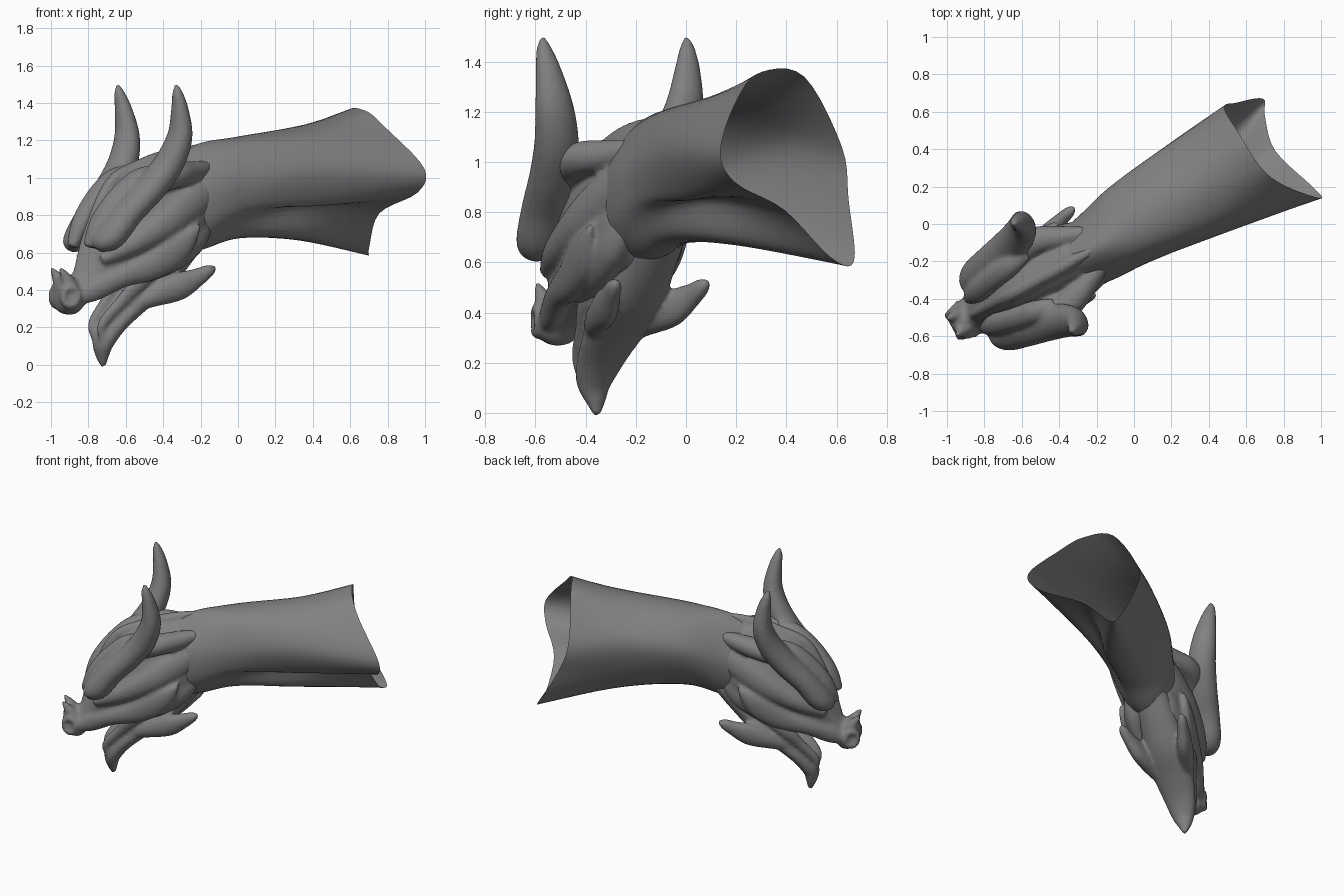
import bpy, bmesh, math
from mathutils import Vector

# Everything is built in a frame whose x runs from snout to neck, then turned
TURN = math.radians(28.57)
grey = bpy.data.materials.new("dark_grey")
grey.diffuse_color = (0.22, 0.22, 0.22, 1)


def spline(pts, n, closed=False):
    """Catmull-Rom curve through points of any dimension."""
    p = [Vector(q) for q in pts]
    m = len(p)
    get = (lambda i: p[i % m]) if closed else (lambda i: p[max(0, min(m - 1, i))])
    out = []
    for i in range(m if closed else m - 1):
        a, b, c, d = (get(i + k) for k in (-1, 0, 1, 2))
        for k in range(n):
            t = k / n
            out.append((b * 2 + (c - a) * t + (a * 2 - b * 5 + c * 4 - d) * t * t
                        + (b * 3 - a - c * 3 + d) * t ** 3) * 0.5)
    if not closed:
        out.append(p[-1])
    return out


def skin(bm, rings, caps=True):
    """Bridge a list of closed rings."""
    vs = [[bm.verts.new(p) for p in r] for r in rings]
    n = len(vs[0])
    for a, b in zip(vs, vs[1:]):
        for j in range(n):
            bm.faces.new((a[j], a[(j + 1) % n], b[(j + 1) % n], b[j]))
    if caps:
        bm.faces.new(vs[0][::-1])
        bm.faces.new(vs[-1])


def tube(bm, path, side=1, shift=0.0):
    """Path rows: x, y, z, sideways radius, upward radius."""
    rows = spline(path, 6)
    pos = [Vector((r[0], r[1] * side + shift, r[2])) for r in rows]
    rings = []
    for i, r in enumerate(rows):
        t = (pos[min(i + 1, len(pos) - 1)] - pos[max(i - 1, 0)]).normalized()
        s = Vector((0, 1, 0))
        s = (s - t * s.dot(t)).normalized()
        up = t.cross(s)
        rs, ru = max(r[3], 0.004), max(r[4], 0.004)
        rings.append([pos[i] + s * rs * math.cos(a) + up * ru * math.sin(a)
                      for a in (k * math.tau / 18 for k in range(18))])
    skin(bm, rings)


def pair(bm, path, shift=0.0):
    for side in (1, -1):
        tube(bm, path, side, shift)


def finish(name, bm, voxel=None, soften=6):
    bmesh.ops.recalc_face_normals(bm, faces=bm.faces)
    me = bpy.data.meshes.new(name)
    bm.to_mesh(me)
    bm.free()
    me.polygons.foreach_set("use_smooth", [True] * len(me.polygons))
    me.materials.append(grey)
    ob = bpy.data.objects.new(name, me)
    ob.rotation_euler.z = TURN
    ob.location.y = -0.02
    bpy.context.collection.objects.link(ob)
    if voxel:  # fuse overlapping forms into one sculpted surface
        r = ob.modifiers.new("fuse", 'REMESH')
        r.mode = 'VOXEL'
        r.voxel_size = voxel
        r.use_smooth_shade = True
        s = ob.modifiers.new("soften", 'SMOOTH')
        s.factor = 0.5
        s.iterations = soften


# Neck: open shell with a throat band below and a ragged, slanted end
def section(x, yz):
    return [(x, y, z) for y, z in yz]


neck_rings = [
    section(-0.5, [(0, 1.07), (-.07, 1.02), (-.13, .92), (-.14, .78), (-.1, .68),
                   (-.04, .6), (.04, .6), (.12, .7), (.14, .88), (.07, 1.02)]),
    section(-0.25, [(0, 1.18), (-.1, 1.11), (-.18, .97), (-.18, .8), (-.13, .69),
                    (-.05, .62), (.05, .62), (.15, .72), (.19, .92), (.1, 1.11)]),
    section(0.0, [(0, 1.22), (-.13, 1.17), (-.2, 1.01), (-.18, .86), (-.12, .79),
                  (-.06, .69), (.07, .69), (.2, .82), (.255, 1.01), (.15, 1.17)]),
    section(0.4, [(0, 1.28), (-.17, 1.21), (-.255, 1.04), (-.18, .86), (-.07, .85),
                  (-.02, .69), (.13, .68), (.25, .82), (.305, 1.06), (.17, 1.23)]),
    [(.75, -.04, 1.36), (.81, -.18, 1.26), (.95, -.338, 1.05), (.945, -.27, .92),
     (.86, .0, .81), (.90, .19, .62), (.936, .276, .605), (.80, .325, .85),
     (.73, .333, 1.06), (.735, .16, 1.34)],
]
rows = [spline(r, 5, True) for r in neck_rings]
cols = [spline(c, 8) for c in zip(*rows)]
bm = bmesh.new()
skin(bm, list(zip(*cols)), caps=False)
finish("neck", bm)

# Head: skull and upper jaw, rows are x, bottom z, top z, half width
bm = bmesh.new()
skull = [(-1.11, .34, .45, .04), (-1.08, .28, .48, .075), (-1.0, .27, .49, .09),
         (-.94, .33, .62, .09), (-.86, .38, .82, .13), (-.76, .43, .98, .165),
         (-.62, .46, 1.07, .19), (-.45, .5, 1.12, .2), (-.3, .58, 1.13, .17),
         (-.2, .72, 1.08, .08)]
rings = []
for x, zb, zt, hw in spline(skull, 6):
    ring = []
    for k in range(24):
        a = k * math.tau / 24
        c = math.cos(a)
        ring.append((x, hw * math.sin(a) * (1 - 0.28 * c), (zb + zt) / 2 + (zt - zb) / 2 * c))
    rings.append(ring)
skin(bm, rings)
# nose spikes
pair(bm, [(-1.03, .035, .4, .05, .06), (-1.07, .045, .46, .035, .035), (-1.11, .05, .52, .01, .01)])
# nostril rims
for side in (1, -1):
    loop = []
    for i in range(20):
        a = i * math.tau / 20
        t = Vector((math.cos(a) * .8, side * .25 * math.cos(a), math.sin(a)))
        ctr = Vector((-1.06, side * .075, .365))
        loop.append([ctr + t * (.05 + .022 * math.cos(b)) + Vector((-.3, side * .95, 0)) * .024 * math.sin(b)
                     for b in (j * math.tau / 10 for j in range(10))])
    skin(bm, loop + [loop[0]], caps=False)
bmesh.ops.remove_doubles(bm, verts=bm.verts, dist=1e-5)
# lip ridge sweeping back into the upper cheek spike
pair(bm, [(-1.0, .07, .36, .03, .04), (-.92, .09, .40, .04, .06), (-.78, .13, .47, .05, .06),
          (-.62, .165, .53, .05, .08), (-.49, .19, .61, .045, .085), (-.41, .21, .68, .03, .05),
          (-.345, .22, .75, .008, .008)])
# cheek muscle filling the space behind the mouth corner
pair(bm, [(-.66, .1, .48, .05, .05), (-.5, .12, .56, .07, .08), (-.36, .12, .68, .07, .1),
          (-.24, .1, .78, .04, .05)])
# cheek ridge under the horn
pair(bm, [(-.9, .12, .56, .03, .03), (-.74, .16, .64, .055, .06), (-.54, .18, .75, .055, .08),
          (-.4, .16, .84, .055, .09), (-.27, .13, .92, .05, .08), (-.15, .1, .97, .03, .04)])
# temple joining horn root to skull
pair(bm, [(-.82, .13, .82, .04, .04), (-.64, .17, .96, .07, .07), (-.5, .19, 1.01, .075, .07),
          (-.36, .14, 1.03, .06, .06), (-.2, .08, 1.06, .03, .03)])
# forehead ridge
tube(bm, [(-.98, 0, .5, .02, .02), (-.91, 0, .7, .03, .03), (-.78, 0, .97, .035, .03),
          (-.6, 0, 1.07, .035, .03), (-.4, 0, 1.13, .035, .03), (-.15, 0, 1.18, .01, .01)])
finish("head", bm, 0.011, 10)

# Horns: heavy brows that sweep back and curl upward
bm = bmesh.new()
pair(bm, [(-.94, .145, .62, .03, .03), (-.915, .155, .65, .075, .06), (-.86, .17, .70, .1, .08),
          (-.77, .19, .82, .105, .08), (-.65, .225, .95, .1, .08), (-.56, .26, 1.08, .092, .078),
          (-.515, .295, 1.22, .08, .065), (-.525, .315, 1.36, .055, .046), (-.545, .325, 1.45, .033, .029),
          (-.553, .325, 1.5, .01, .01)])
# brow scales on the inner side
pair(bm, [(-.96, .09, .63, .03, .03), (-.9, .1, .76, .06, .05), (-.8, .12, .9, .06, .05),
          (-.68, .14, 1.0, .06, .05), (-.57, .16, 1.04, .04, .03)])
finish("horns", bm, 0.011, 8)

# Lower jaw, skewed slightly to one side: hooked chin, lips, lower cheek spikes
SKEW = 0.04
bm = bmesh.new()
tube(bm, [(-.79, .01, -.01, .014, .014), (-.8, .008, .05, .045, .035), (-.795, 0, .13, .08, .055),
          (-.725, 0, .23, .11, .06), (-.61, 0, .34, .135, .07), (-.48, 0, .46, .14, .09),
          (-.34, 0, .61, .12, .09), (-.22, 0, .72, .1, .07), (-.08, 0, .78, .04, .03)], shift=SKEW)
pair(bm, [(-.83, .04, .13, .015, .015), (-.83, .055, .22, .025, .03), (-.74, .085, .33, .028, .035),
          (-.64, .12, .44, .03, .045), (-.5, .13, .54, .02, .03)], SKEW)
pair(bm, [(-.68, .08, .31, .03, .03), (-.55, .12, .37, .05, .06), (-.42, .155, .42, .05, .075),
          (-.32, .185, .47, .038, .05), (-.26, .2, .505, .03, .034), (-.225, .205, .52, .012, .012)], SKEW)
finish("lower_jaw", bm, 0.011, 9)
